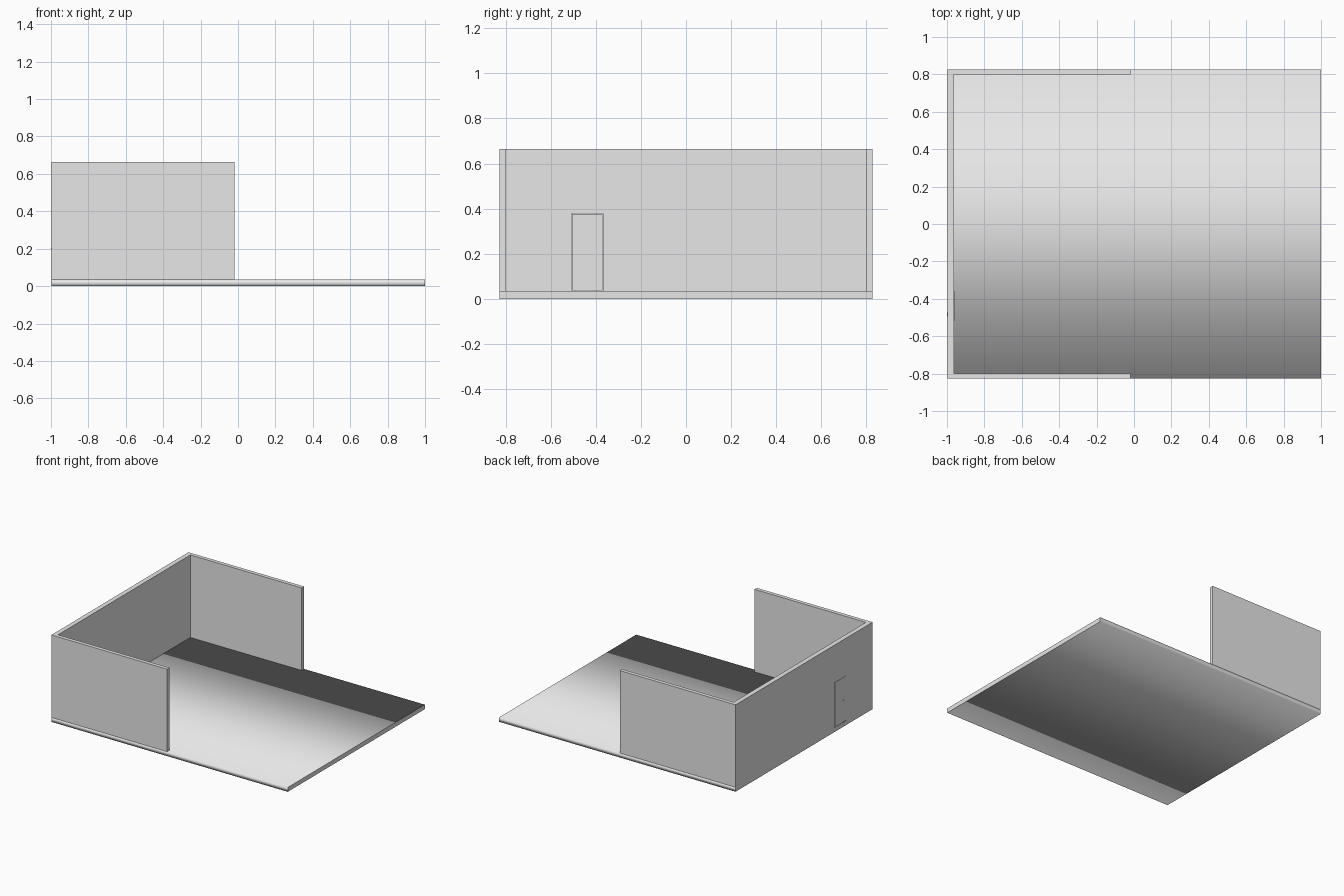
import bpy
import bmesh

cube = bpy.data.objects.get("Cube")
if cube:
    bpy.data.objects.remove(cube, do_unlink=True)

grey = bpy.data.materials.new("plain_grey")
grey.use_nodes = True
colour = (0.8, 0.8, 0.8, 1)
grey.diffuse_color = colour
grey.node_tree.nodes["Principled BSDF"].inputs["Base Color"].default_value = colour


def extrude_x(name, profile, x0, x1):
    """Extrude a (y, z) outline from x0 to x1."""
    bm = bmesh.new()
    face = bm.faces.new([bm.verts.new((x0, y, z)) for y, z in profile])
    moved = bmesh.ops.extrude_face_region(bm, geom=[face])["geom"]
    for v in moved:
        if isinstance(v, bmesh.types.BMVert):
            v.co.x = x1
    bmesh.ops.recalc_face_normals(bm, faces=bm.faces)
    mesh = bpy.data.meshes.new(name)
    bm.to_mesh(mesh)
    bm.free()
    mesh.materials.append(grey)
    obj = bpy.data.objects.new(name, mesh)
    bpy.context.collection.objects.link(obj)
    return obj


def box(name, x0, x1, y0, y1, z0, z1):
    return extrude_x(name, [(y0, z0), (y1, z0), (y1, z1), (y0, z1)], x0, x1)


OUT, INNER = -0.998, -0.962      # faces of the end wall
DEPTH, THICK = 0.827, 0.029
FLOOR, TOP = 0.034, 0.664
D0, D1, DTOP = -0.519, -0.357, 0.39   # doorway
RIM = 0.012

# Floor slab: shaded smoothly around its long sides, flat on its ends
floor = box("floor", OUT, 1, -DEPTH, DEPTH, 0, FLOOR)
for p in floor.data.polygons:
    p.use_smooth = abs(p.normal.x) < 0.5

# End wall with a doorway notch
extrude_x("end_wall", [(-DEPTH, FLOOR), (D0, FLOOR), (D0, DTOP), (D1, DTOP),
                       (D1, FLOOR), (DEPTH, FLOOR), (DEPTH, TOP), (-DEPTH, TOP)],
          OUT, INNER)

# Half-length front and back walls
for name, side in (("front_wall", -1), ("back_wall", 1)):
    ys = sorted((side * DEPTH, side * (DEPTH - THICK)))
    box(name, INNER, -0.02, ys[0], ys[1], FLOOR, TOP)

# Door frame, an upside-down U standing slightly proud inside
extrude_x("door_frame", [(D0, FLOOR), (D0 + RIM, FLOOR), (D0 + RIM, DTOP - RIM),
                         (D1 - RIM, DTOP - RIM), (D1 - RIM, FLOOR), (D1, FLOOR),
                         (D1, DTOP), (D0, DTOP)], OUT, INNER + 0.003)

# Door leaf with a hairline gap
GAP = 0.002
box("door", OUT, INNER - 0.002, D0 + RIM + GAP, D1 - RIM - GAP,
    FLOOR + GAP, DTOP - RIM - GAP)

# Lever handles on both faces
box("outer_handle", -1, OUT, -0.495, -0.472, 0.199, 0.205)
box("inner_handle", INNER - 0.002, INNER + 0.003, -0.495, -0.472, 0.199, 0.205)
